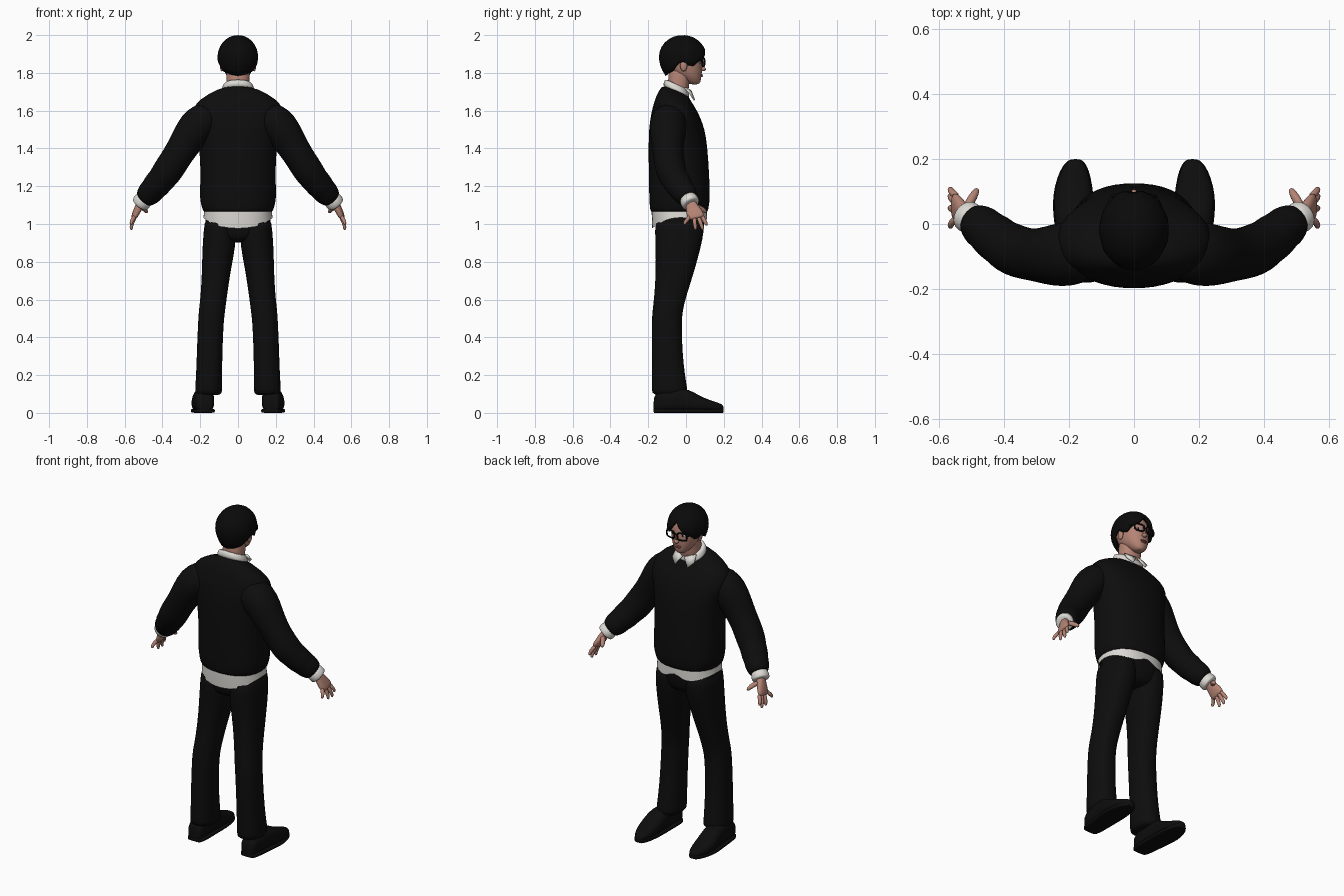
import bpy, bmesh
from math import sin, cos, pi, sqrt
from mathutils import Vector

old = bpy.data.objects.get("Cube")
if old:
    bpy.data.objects.remove(old, do_unlink=True)


def material(name, r, g, b):
    m = bpy.data.materials.new(name)
    m.use_nodes = True
    m.diffuse_color = (r, g, b, 1)
    bsdf = m.node_tree.nodes["Principled BSDF"]
    bsdf.inputs["Base Color"].default_value = (r, g, b, 1)
    bsdf.inputs["Roughness"].default_value = 0.8
    return m


knit = material("black knit", .004, .004, .004)
cloth = material("black cloth", .004, .004, .004)
leather = material("black leather", .004, .004, .004)
hair_mat = material("black hair", .003, .003, .003)
skin = material("skin", .46, .23, .175)
lip_mat = material("lips", .33, .12, .10)
white = material("white shirt", .72, .70, .66)


def finish(bm, name, mat, subdiv=1):
    bmesh.ops.recalc_face_normals(bm, faces=bm.faces)
    mesh = bpy.data.meshes.new(name)
    bm.to_mesh(mesh)
    bm.free()
    mesh.materials.append(mat)
    for p in mesh.polygons:
        p.use_smooth = True
    ob = bpy.data.objects.new(name, mesh)
    bpy.context.collection.objects.link(ob)
    if subdiv:
        ob.modifiers.new("Smooth", "SUBSURF").levels = subdiv
        ob.modifiers["Smooth"].render_levels = subdiv
    return ob


def ring(centre, u, v, power=2.0, n=24):
    """Superellipse of points around centre with half axes u and v."""
    c, u, v, pts = Vector(centre), Vector(u), Vector(v), []
    for i in range(n):
        a = 2 * pi * i / n
        ca, sa = cos(a), sin(a)
        pts.append(c + u * (abs(ca) ** (2 / power) * (1 if ca > 0 else -1))
                   + v * (abs(sa) ** (2 / power) * (1 if sa > 0 else -1)))
    return pts


def loft(name, rings, mat, caps=(True, True), subdiv=1):
    bm = bmesh.new()
    rows = [[bm.verts.new(p) for p in r] for r in rings]
    n = len(rows[0])
    for low, high in zip(rows, rows[1:]):
        for i in range(n):
            j = (i + 1) % n
            bm.faces.new((low[i], low[j], high[j], high[i]))
    for cap, row in zip(caps, (rows[0], rows[-1])):
        if cap:
            bm.faces.new(row)
    return finish(bm, name, mat, subdiv)


def slice_ring(z, x, half_width, back, front, tilt=0.0, power=2.3):
    """Horizontal section; tilt lowers the front edge when negative."""
    depth = (front - back) / 2
    return ring((x, (front + back) / 2, z), (half_width, 0, 0), (0, depth, depth * tilt), power)


def limb(name, path, mat, s=1, n=14, subdiv=1):
    """Round tube through (x, y, z, radius) points, mirrored by s."""
    pts = [Vector((s * x, y, z)) for x, y, z, r in path]
    rings = []
    for i, p in enumerate(pts):
        t = (pts[min(i + 1, len(pts) - 1)] - pts[max(i - 1, 0)]).normalized()
        u = t.cross(Vector((0, 1, 0)) if abs(t.y) < .8 else Vector((0, 0, 1))).normalized()
        rings.append(ring(p, u * path[i][3], t.cross(u) * path[i][3], 2, n))
    return loft(name, rings, mat, subdiv=subdiv)


def ball(name, centre, size, mat):
    bm = bmesh.new()
    bmesh.ops.create_uvsphere(bm, u_segments=16, v_segments=10, radius=1)
    for v in bm.verts:
        v.co = Vector([c + a * k for c, a, k in zip(centre, v.co, size)])
    return finish(bm, name, mat, 0)


# Sweater body: hem, rounded belly, shoulders, sloping neckline
body = [(1.055, .183, -.188, .116, 0), (1.075, .188, -.19, .118, 0), (1.10, .197, -.194, .124, 0),
        (1.15, .206, -.196, .128, 0), (1.25, .198, -.198, .125, 0), (1.42, .206, -.2, .114, 0),
        (1.50, .225, -.197, .1, 0), (1.57, .248, -.188, .078, -.05), (1.64, .23, -.167, .046, -.15),
        (1.68, .165, -.146, .022, -.3), (1.715, .086, -.118, .014, -.45)]
loft("sweater_body", [slice_ring(z, 0, w, b, f, t) for z, w, b, f, t in body], knit)

# Shirt collar band, folded points and hem
loft("shirt_collar", [slice_ring(z, 0, w, b, f, -.45) for z, w, b, f in
                      ((1.69, .09, -.122, .02), (1.715, .087, -.12, .018),
                       (1.737, .077, -.112, .01), (1.742, .068, -.104, .004))], white)
for s, side in ((1, "left"), (-1, "right")):
    bm = bmesh.new()
    corners = ((.006, .026, 1.705), (.066, -.005, 1.722), (.072, .025, 1.685), (.042, .045, 1.655))
    flap = bm.faces.new([bm.verts.new((s * x, y, z)) for x, y, z in corners])
    point = finish(bm, side + "_collar_point", white, 0)
    point.modifiers.new("Thickness", "SOLIDIFY").thickness = .008
    point.modifiers["Thickness"].offset = 0

hem_top = slice_ring(1.11, 0, .178, -.182, .11)
hem_mid = slice_ring(1.06, 0, .181, -.184, .112)
hem_low = slice_ring(1.0, 0, .185, -.18, .112)
for p in hem_low:
    d = (p.y + .035) / .146
    p.z = 1.035 - (.06 * d * d if d < 0 else .035 * d * d)
    if d > 0 and abs(p.x) < .02:
        p.z = 1.045
loft("shirt_hem", [hem_top, hem_mid, hem_low], white, (False, False))

# Trousers: seat and two legs
loft("trouser_seat", [slice_ring(z, 0, w, b, f) for z, w, b, f in
                      ((.90, .07, -.13, .06), (.93, .13, -.155, .085), (.97, .172, -.163, .096),
                       (1.03, .177, -.166, .1), (1.09, .172, -.166, .1))], cloth)
leg = [(.09, .156, .072, -.18, .012), (.12, .156, .072, -.182, .008), (.2, .153, .069, -.181, -.005),
       (.33, .15, .068, -.181, -.02), (.48, .144, .068, -.182, -.022), (.54, .138, .07, -.178, -.018),
       (.62, .128, .07, -.168, .002), (.75, .115, .076, -.16, .045), (.88, .101, .088, -.162, .08),
       (.96, .096, .086, -.165, .096), (1.05, .093, .083, -.165, .1)]
# Shoe upper sections along y: centre x, half width, height
shoe = [(-.172, .175, .03, .06), (-.165, .176, .045, .1), (-.12, .178, .053, .12),
        (-.03, .182, .056, .13), (.02, .185, .06, .118), (.07, .187, .061, .088),
        (.12, .186, .055, .066), (.165, .183, .042, .052), (.19, .181, .027, .042), (.2, .18, .012, .03)]

# Sleeve path with soft creases towards the wrist
sleeve = [(.12, -.085, 1.58, .07), (.175, -.09, 1.555, .098), (.225, -.095, 1.51, .1),
          (.265, -.097, 1.45, .09), (.31, -.095, 1.378, .08), (.35, -.088, 1.315, .081),
          (.385, -.073, 1.262, .08), (.41, -.055, 1.232, .072), (.43, -.04, 1.207, .075),
          (.452, -.022, 1.182, .066), (.468, -.008, 1.163, .068), (.488, .006, 1.143, .058),
          (.5, .014, 1.13, .05)]
cuff = [(.485, .004, 1.145, .044), (.503, .016, 1.125, .05), (.516, .025, 1.108, .05),
        (.52, .028, 1.103, .045)]
fingers = {"index": (.085, .108, .99), "middle": (.064, .088, .968),
           "ring": (.042, .05, .968), "little": (.02, -.008, .995)}

for s, side in ((1, "left_"), (-1, "right_")):
    loft(side + "trouser_leg", [slice_ring(z, s * x, w, b, f) for z, x, w, b, f in leg], cloth)
    loft(side + "shoe", [ring((s * x, y, h / 2 + .004), (w, 0, 0), (0, 0, h / 2), 2.6, 20)
                         for y, x, w, h in shoe], leather)
    loft(side + "sole", [ring((s * x, y, .011), (w + .003, 0, 0), (0, 0, .011), 5, 20)
                         for y, x, w, h in shoe], leather)
    limb(side + "sleeve", sleeve, knit, s, 20)
    limb(side + "shirt_cuff", cuff, white, s, 20)

    # Hand: flat palm, four fingers, thumb
    palm = [((.505, .018, 1.125), .028, .024), ((.522, .03, 1.095), .03, .02),
            ((.537, .043, 1.065), .042, .018), ((.549, .052, 1.04), .044, .015),
            ((.555, .056, 1.028), .038, .01)]
    loft(side + "palm", [ring((s * c[0], c[1], c[2]), (0, w, w * .25), (s * t, 0, t * .4), 2.3, 16)
                         for c, w, t in palm], skin)
    for finger, (y0, y1, z1) in fingers.items():
        z0 = 1.045
        mid = (y0 + y1) / 2
        limb(side + finger + "_finger",
             [(.543, y0, z0, .012), (.561, mid, (z0 + z1) / 2, .0115),
              (.566, y1, z1 + .012, .0095), (.564, y1, z1, .006)], skin, s, 10)
    limb(side + "thumb", [(.52, .045, 1.095, .017), (.5, .075, 1.085, .016),
                          (.487, .098, 1.07, .012), (.482, .108, 1.06, .007)], skin, s, 10)

# Neck and head
loft("neck", [slice_ring(z, 0, w, b, f) for z, w, b, f in
              ((1.66, .064, -.1, .015), (1.74, .061, -.097, .014),
               (1.79, .062, -.092, .03), (1.83, .062, -.09, .03))], skin)
skull = [(1.738, .02, .025, .066), (1.75, .036, .0, .077), (1.775, .057, -.04, .081),
         (1.80, .069, -.08, .085), (1.83, .077, -.1, .086), (1.86, .081, -.11, .085),
         (1.90, .083, -.112, .083), (1.94, .074, -.1, .064), (1.965, .045, -.065, .03)]
loft("head", [slice_ring(z, 0, w, b, f, 0, 2.1) for z, w, b, f in skull], skin)
ball("nose_bridge", (0, .083, 1.842), (.008, .012, .024), skin)
ball("nose_tip", (0, .09, 1.82), (.014, .016, .011), skin)
ball("upper_lip", (0, .081, 1.789), (.022, .009, .0045), lip_mat)
ball("lower_lip", (0, .08, 1.782), (.018, .009, .005), lip_mat)

# Ears, eyes and glasses
for s, side in ((1, "left_"), (-1, "right_")):
    ball(side + "ear", (s * .085, -.012, 1.838), (.011, .019, .03), skin)
    ball(side + "eye", (s * .034, .074, 1.857), (.015, .005, .007), white)
    ball(side + "iris", (s * .034, .077, 1.857), (.006, .004, .006), hair_mat)
    frame = ring((s * .038, .092, 1.856), (.029, -s * .006, 0), (0, 0, .021), 3.5, 20)
    curve = bpy.data.curves.new(side + "glasses_rim", "CURVE")
    curve.dimensions = "3D"
    curve.bevel_depth = .0045
    curve.bevel_resolution = 2
    line = curve.splines.new("POLY")
    line.points.add(len(frame) - 1)
    for p, co in zip(line.points, frame):
        p.co = (*co, 1)
    line.use_cyclic_u = True
    curve.materials.append(leather)
    bpy.context.collection.objects.link(bpy.data.objects.new(side + "glasses_rim", curve))
    limb(side + "glasses_temple", [(.066, .088, 1.865, .004), (.08, .06, 1.866, .004),
                                   (.089, -.01, 1.866, .004)], leather, s, 8, 0)
limb("glasses_bridge", [(-.012, .094, 1.862, .004), (.012, .094, 1.862, .004)], leather, 1, 8, 0)

# Hair: cap with a centre-parted fringe, short sides and a low nape
hairline = [(0, 1.935), (.2, 1.91), (.42, 1.884), (.75, 1.866), (1.05, 1.838),
            (1.3, 1.84), (1.5, 1.862), (1.75, 1.85), (2.1, 1.81), (2.6, 1.795), (3.2, 1.787)]


def hair_edge(a):
    for (a0, z0), (a1, z1) in zip(hairline, hairline[1:]):
        if a <= a1:
            return z0 + (z1 - z0) * (a - a0) / (a1 - a0)


hair_rows, count, steps = [], 48, 12
for k in range(1, steps + 1):
    row = []
    for i in range(count):
        a = 2 * pi * i / count - pi
        z = 1.993 - (1.993 - hair_edge(abs(a))) * (1 - cos(k / steps * pi / 2))
        up = (z - 1.885) / .108
        r = sqrt(max(0, 1 - up * up)) if up > 0 else 1 - .36 * up * up
        r *= 1 + .015 * sin(11 * a) * k / steps
        row.append(Vector((.1 * r * sin(a), -.018 + .118 * r * cos(a), z)))
    hair_rows.append(row)
hair = loft("hair", hair_rows, hair_mat, (True, False), 0)
thick = hair.modifiers.new("Thickness", "SOLIDIFY")
thick.thickness = .014
thick.offset = 0
